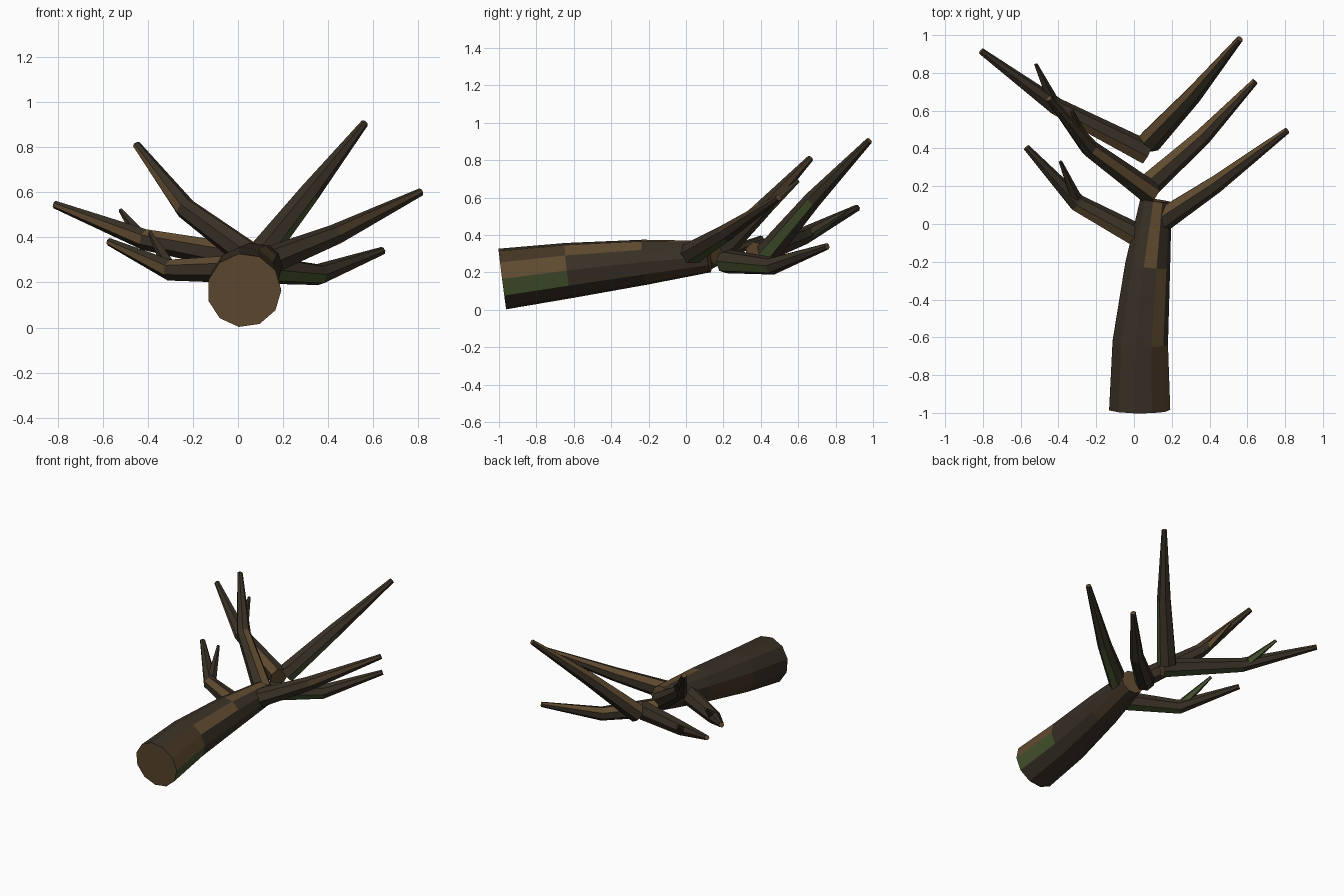
import bpy, bmesh, math
from mathutils import Vector

if "Cube" in bpy.data.objects:
    bpy.data.objects.remove(bpy.data.objects["Cube"])


def mat(name, rgb):
    m = bpy.data.materials.new(name)
    m.diffuse_color = (*rgb, 1)
    m.use_nodes = True
    m.node_tree.nodes["Principled BSDF"].inputs["Base Color"].default_value = m.diffuse_color
    return m


DARK, BROWN, DEEP, MOSS = range(4)
MATS = [mat("dark bark", (0.040, 0.030, 0.019)),
        mat("light brown bark", (0.117, 0.070, 0.029)),
        mat("deep brown bark", (0.062, 0.038, 0.019)),
        mat("moss green", (0.058, 0.085, 0.026))]


def limb(name, pts, radii, sides, patches=(), cap=BROWN):
    """Faceted tapering tube; patches = (segment, facing direction, colour)."""
    pts = [Vector(p) for p in pts]
    bm = bmesh.new()
    rings = []
    for i, (p, r) in enumerate(zip(pts, radii)):
        t = Vector((0, 0, 0))
        if i > 0:
            t += (p - pts[i - 1]).normalized()
        if i < len(pts) - 1:
            t += (pts[i + 1] - p).normalized()
        t.normalize()
        u = t.cross(Vector((0, 0, 1))).normalized()
        v = u.cross(t)
        rings.append([bm.verts.new(p + r * (math.cos(a) * u + math.sin(a) * v))
                      for a in (k * math.tau / sides for k in range(sides))])
    segs = []
    for a, b in zip(rings, rings[1:]):
        segs.append([bm.faces.new((a[k], a[(k + 1) % sides], b[(k + 1) % sides], b[k]))
                     for k in range(sides)])
    for ring in (rings[0], rings[-1]):
        bm.faces.new(ring).material_index = cap
    bmesh.ops.recalc_face_normals(bm, faces=bm.faces[:])
    bm.normal_update()
    # bark patches: the face of the segment that best faces the direction
    for s, d, c in patches:
        d = Vector(d).normalized()
        max(segs[s], key=lambda f: f.normal.dot(d)).material_index = c
    me = bpy.data.meshes.new(name)
    bm.to_mesh(me)
    bm.free()
    for m in MATS:
        me.materials.append(m)
    ob = bpy.data.objects.new(name, me)
    bpy.context.collection.objects.link(ob)
    return ob


def facing(deg):
    return (math.cos(math.radians(deg)), 0, math.sin(math.radians(deg)))


# Trunk
limb("trunk",
     [(0.027, -0.982, 0.165), (0.03, -0.63, 0.21), (0.07, -0.22, 0.255), (0.115, 0.125, 0.285)],
     [0.165, 0.15, 0.122, 0.085], 11,
     [(0, facing(16), BROWN), (0, facing(-16), MOSS), (0, facing(49), DEEP),
      (1, facing(49), BROWN), (1, facing(180), DEEP), (1, facing(212), DEEP),
      (2, facing(82), BROWN), (2, facing(-50), DEEP)])

R = [0.066, 0.048, 0.018]

# Lower pair of branches
limb("lower_left_branch", [(0.05, -0.08, 0.26), (-0.30, 0.11, 0.255), (-0.57, 0.405, 0.38)], R, 7,
     [(0, (0, 0, -1), MOSS), (0, (-1, -1, 1), BROWN), (1, (-1, -1, 0.3), BROWN)])
limb("lower_right_branch", [(0.13, 0.01, 0.29), (0.43, 0.21, 0.41), (0.81, 0.495, 0.60)], R, 7,
     [(0, (0.5, -0.5, -1), MOSS), (0, (0, 0.5, 1), BROWN), (1, (0.2, -1, 0.4), DEEP),
      (1, (-0.5, 0.5, 0.6), BROWN)])

# Middle pair of branches
limb("middle_left_branch", [(0.09, 0.16, 0.29), (-0.235, 0.40, 0.53), (-0.45, 0.665, 0.81)], R, 7,
     [(0, (0.6, 0.3, 1), BROWN), (1, (-1, -0.6, 0.1), BROWN), (1, (1, 0, 0.3), DEEP)])
limb("middle_right_branch", [(0.08, 0.21, 0.26), (0.36, 0.46, 0.235), (0.64, 0.755, 0.34)], R, 7,
     [(0, (1, -1, -0.3), MOSS), (0, (-0.3, 0.3, 1), BROWN), (1, (-0.3, 0.2, 1), BROWN)])

# Top pair of branches
limb("top_left_branch", [(0.07, 0.375, 0.30), (-0.41, 0.62, 0.39), (-0.81, 0.915, 0.545)], R, 7,
     [(0, (0, 0, -1), MOSS), (0, (-0.3, -1, 0.8), BROWN), (1, (-0.5, -1, 0.5), BROWN)])
limb("top_right_branch", [(0.08, 0.435, 0.30), (0.31, 0.68, 0.59), (0.56, 0.98, 0.905)], R, 7,
     [(0, (1, -0.5, -0.2), MOSS), (0, (-1, 0.2, 0.5), BROWN), (1, (-1, 0.2, 0.5), BROWN)])

# Twigs growing from the left branches
for level, base, tip in [("lower", (-0.31, 0.14, 0.28), (-0.39, 0.33, 0.42)),
                         ("middle", (-0.25, 0.42, 0.53), (-0.33, 0.60, 0.69)),
                         ("top", (-0.43, 0.65, 0.40), (-0.52, 0.845, 0.52))]:
    limb(level + "_twig", [base, tip], [0.032, 0.010], 5,
         [(0, (0.3, 0, -1), MOSS if level != "middle" else BROWN)], DARK)
